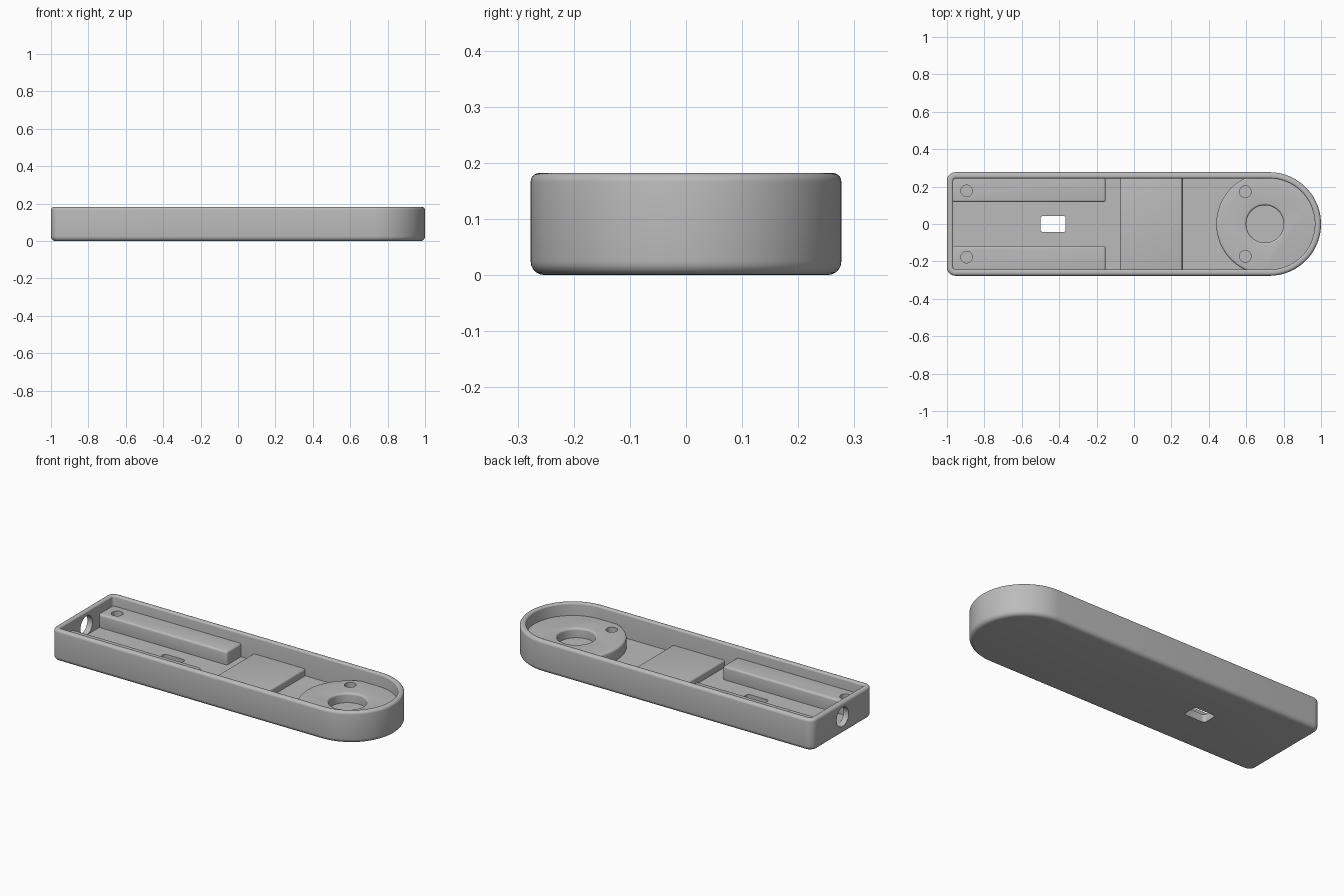
import bpy, bmesh
from math import sin, cos, pi, radians
from mathutils import Matrix, Vector

if "Cube" in bpy.data.objects:
    bpy.data.objects.remove(bpy.data.objects["Cube"])

grey = bpy.data.materials.new("plain grey")
grey.use_nodes = True
colour = (0.5, 0.5, 0.5, 1)
grey.diffuse_color = colour
grey.node_tree.nodes["Principled BSDF"].inputs["Base Color"].default_value = colour

HALF, FLOOR, TOP, WALL = 0.277, 0.045, 0.182, 0.033


def add(name, bm):
    bmesh.ops.recalc_face_normals(bm, faces=bm.faces)
    mesh = bpy.data.meshes.new(name)
    bm.to_mesh(mesh)
    bm.free()
    mesh.materials.append(grey)
    ob = bpy.data.objects.new(name, mesh)
    bpy.context.collection.objects.link(ob)
    return ob


def loft(name, rings):
    """Skin a stack of equal-length rings and cap both ends."""
    bm = bmesh.new()
    loops = [[bm.verts.new(p) for p in ring] for ring in rings]
    n = len(loops[0])
    for a, b in zip(loops, loops[1:]):
        for i in range(n):
            j = (i + 1) % n
            bm.faces.new((a[i], a[j], b[j], b[i]))
    bm.faces.new(loops[0])
    bm.faces.new(loops[-1])
    return add(name, bm)


def lathe(name, x, y, profile, n=64):
    return loft(name, [[(x + r * cos(2 * pi * i / n), y + r * sin(2 * pi * i / n), z)
                        for i in range(n)] for r, z in profile])


def box(name, x0, x1, y0, y1, z0, z1, bevel, upright_only=False):
    bm = bmesh.new()
    size = Vector((x1 - x0, y1 - y0, z1 - z0))
    mid = Vector((x0 + x1, y0 + y1, z0 + z1)) / 2
    bmesh.ops.create_cube(bm, size=1, matrix=Matrix.Translation(mid) @ Matrix.Diagonal((*size, 1)))
    edges = [e for e in bm.edges if not upright_only
             or abs(e.verts[0].co.z - e.verts[1].co.z) > 0.01]
    bmesh.ops.bevel(bm, geom=edges, offset=bevel, segments=4, profile=0.5, affect='EDGES')
    return add(name, bm)


def cut(ob, cutter):
    """Subtract the cutter, then discard it."""
    cutter.hide_render = True
    mod = ob.modifiers.new("cut", 'BOOLEAN')
    mod.operation, mod.solver, mod.object = 'DIFFERENCE', 'EXACT', cutter
    bpy.context.view_layer.objects.active = ob
    bpy.ops.object.modifier_apply(modifier=mod.name)
    bpy.data.objects.remove(cutter)


def outline(inset, z):
    """Plan shape: round right end, small corners on the left."""
    r, cx = HALF - inset, 1 - HALF
    pts = [(cx + r * cos(t), r * sin(t), z)
           for t in (-pi / 2 + pi * i / 48 for i in range(49))]
    c = max(0.045 - inset, 0.015)
    for side, start in ((1, pi / 2), (-1, pi)):
        for i in range(7):
            t = start + pi / 2 * i / 6
            pts.append((-1 + inset + c + c * cos(t), side * (r - c) + c * sin(t), z))
    return pts


def arc(cx, cz, r, a0, a1, n=5):
    return [(cx + r * cos(radians(a0 + (a1 - a0) * i / n)),
             cz + r * sin(radians(a0 + (a1 - a0) * i / n))) for i in range(n + 1)]


# Tray shell: section of inset and height, underside to inner floor
section = arc(0.025, 0.025, 0.025, 270, 180)
section += arc(0.016, TOP - 0.016, 0.016, 180, 90)
section += arc(WALL - 0.01, TOP - 0.01, 0.01, 90, 0)
section += [(WALL, FLOOR)]
tray = loft("tray", [outline(i, z) for i, z in section])

# Slot through the floor and round port in the end wall
cut(tray, box("slot_cutter", -0.5, -0.365, -0.044, 0.044, -0.1, 0.1, 0.015, True))
port = lathe("port_cutter", 0, 0, [(0.055, -0.06), (0.055, 0.06)], 48)
port.data.transform(Matrix.Translation((-1, 0, 0.1)) @ Matrix.Rotation(pi / 2, 4, 'Y'))
cut(tray, port)

# Side rails with a pilot hole each
parts = [tray]
for side, name in ((1, "back_rail"), (-1, "front_rail")):
    y0, y1 = sorted((side * 0.117, side * 0.26))
    rail = box(name, -0.982, -0.152, y0, y1, 0.03, 0.122, 0.012)
    cut(rail, lathe("hole_cutter", -0.895, side * 0.177, [(0.031, 0.06), (0.031, 0.2)], 32))
    parts.append(rail)

# Low block across the middle
parts.append(box("middle_block", -0.075, 0.258, -0.26, 0.26, 0.03, 0.085, 0.01))

# Round platform with central recess and two pilot holes
disc = lathe("round_platform", 0.712, 0,
             [(0.272, 0.04)] + arc(0.26, 0.098, 0.012, 0, 90), 96)
recess = [(0.1, 0.055)] + [(0.112 - x, z) for x, z in arc(0, 0.098, 0.012, 0, 90)] + [(0.112, 0.2)]
cut(disc, lathe("recess_cutter", 0.7, 0, recess, 64))
for side in (1, -1):
    cut(disc, lathe("hole_cutter", 0.595, side * 0.173, [(0.031, 0.06), (0.031, 0.2)], 32))
parts.append(disc)

# Smooth curves, crisp edges
bpy.ops.object.select_all(action='DESELECT')
for ob in parts:
    ob.select_set(True)
bpy.context.view_layer.objects.active = tray
bpy.ops.object.shade_smooth_by_angle(angle=radians(35))
